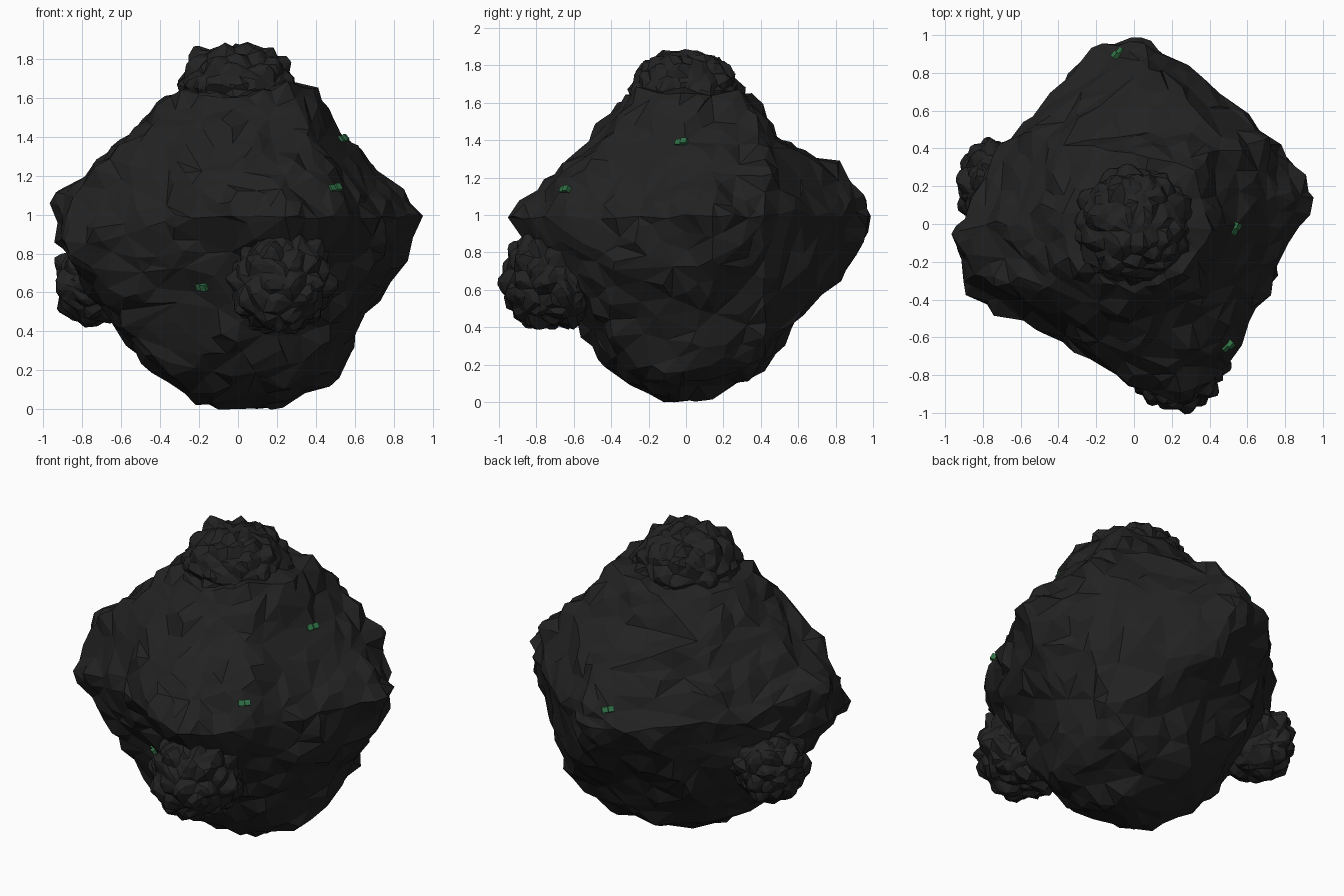
import bpy, bmesh, random
from mathutils import Vector, noise

if "Cube" in bpy.data.objects:
    bpy.data.objects.remove(bpy.data.objects["Cube"])

random.seed(7)


def material(name, color):
    m = bpy.data.materials.new(name)
    m.diffuse_color = color
    m.use_nodes = True
    m.node_tree.nodes["Principled BSDF"].inputs["Base Color"].default_value = m.diffuse_color
    return m


STONE = material("dark_stone", (0.016, 0.016, 0.016, 1))
GREEN = material("green_mineral", (0.03, 0.16, 0.06, 1))


def finish(bm, name, mat, ratio=None):
    me = bpy.data.meshes.new(name)
    bm.to_mesh(me)
    bm.free()
    ob = bpy.data.objects.new(name, me)
    bpy.context.collection.objects.link(ob)
    me.materials.append(mat)
    if ratio:
        ob.modifiers.new("facets", 'DECIMATE').ratio = ratio
    return ob


def roughen(bm, scale, amp, seed):
    # layered noise plus cell-like chips along the normals
    bm.normal_update()
    off = Vector((seed, seed * 1.7, seed * 0.3))
    moves = []
    for v in bm.verts:
        p = v.co * scale + off
        chip = noise.voronoi(p)[0]
        n = noise.noise(p * 0.8) * 0.5 + (chip[1] - chip[0] - 0.25)
        moves.append(v.normal * n * amp)
    for v, d in zip(bm.verts, moves):
        v.co += d
        v.co.z = max(v.co.z, 0)


# Boulder: contour rings around the stone, by height
rings = {
    1.70: [(0, 0)],
    1.66: [(.42, -.03), (.30, .30), (.27, -.25)],
    1.61: [(-.1, .39), (-.38, .1), (-.34, -.22), (0, -.38)],
    1.41: [(.55, 0), (.50, .43), (.1, .51), (-.4, .42), (-.57, .05), (-.5, -.35), (-.1, -.5), (.37, -.43)],
    1.23: [(.75, .1), (.70, .45), (.08, .84), (-.5, .5), (-.75, 0), (-.25, -.62), (.2, -.75), (.47, -.6)],
    1.12: [(.06, .96), (-.94, -.04), (-.86, -.28)],
    0.99: [(.96, .15), (.79, .41), (.43, .74), (.04, 1), (-.23, .96), (-.4, .74), (-.7, .43),
           (-.4, -.62), (0, -.87), (.26, -.98), (.5, -.77), (.73, -.3)],
    0.86: [(-.94, -.07), (-.92, -.36)],
    0.74: [(.86, .15), (.7, .42), (.1, .88), (-.4, .65), (-.77, .25), (-.1, -.68),
           (.4, -.66), (.69, -.35)],
    0.62: [(-.68, -.40)],
    0.41: [(.63, .1), (.1, .59), (-.38, .46), (-.63, 0), (-.59, -.30), (0, -.56), (.47, -.43)],
    0.30: [(.52, .44)],
    0.16: [(.55, .02), (.3, .37), (-.1, .41), (-.43, .02), (-.34, -.31), (.1, -.43), (.44, -.28)],
    0.00: [(.05, .15), (-.12, -.1), (.17, -.08)],
}
center = Vector((0, 0, 0.9))
bm = bmesh.new()
target = {}
for z, ring in rings.items():
    for x, y in ring:
        jitter = random.uniform(-.03, .03) if z in (1.23, 0.74, 0.41) else 0
        p = Vector((x, y, z + jitter))
        target[bm.verts.new((p - center).normalized())] = p
bmesh.ops.convex_hull(bm, input=bm.verts[:])
for v, p in target.items():
    v.co = p
bmesh.ops.subdivide_edges(bm, edges=bm.edges[:], cuts=7, use_grid_fill=True)
bmesh.ops.triangulate(bm, faces=bm.faces[:])
bmesh.ops.recalc_face_normals(bm, faces=bm.faces[:])
bmesh.ops.smooth_vert(bm, verts=bm.verts[:], factor=0.5, use_axis_x=True, use_axis_y=True, use_axis_z=True)
roughen(bm, 5.5, 0.055, 3.1)
boulder = finish(bm, "boulder", STONE, 0.18)


# Rough nodules bulging out of the boulder
def nodule(name, loc, size, seed):
    b = bmesh.new()
    bmesh.ops.create_icosphere(b, subdivisions=5, radius=1)
    for v in b.verts:
        v.co = Vector([c * s for c, s in zip(v.co, size)]) + Vector(loc)
    roughen(b, 9.0, 0.06, seed)
    finish(b, name, STONE, 0.2)


nodule("top_nodule", (0, 0, 1.64), (.31, .31, .24), 1.3)
nodule("front_nodule", (0.22, -0.725, 0.65), (.26, .26, .265), 5.7)
nodule("left_nodule", (-0.73, 0.21, 0.65), (.22, .23, .21), 9.2)

# Small green mineral cubes stuck on the surface
bpy.context.view_layer.update()
surface = boulder.evaluated_get(bpy.context.evaluated_depsgraph_get())
for i, spot in enumerate([(.55, -.03, 1.40), (.49, -.64, 1.13), (-.22, -.62, .60), (-.13, .94, 1.12)]):
    hit, pos, nrm, _ = surface.closest_point_on_mesh(Vector(spot))
    rot = nrm.to_track_quat('Z', 'Y').to_matrix().to_4x4()
    side = rot.col[0].to_3d()
    b = bmesh.new()
    for k in (-1, 1):
        cube = bmesh.ops.create_cube(b, size=0.034)
        bmesh.ops.transform(b, matrix=rot, verts=cube["verts"])
        shift = pos + side * 0.017 * k + nrm * 0.006 * k
        bmesh.ops.translate(b, vec=shift, verts=cube["verts"])
    finish(b, f"green_mineral_{i + 1}", GREEN)
